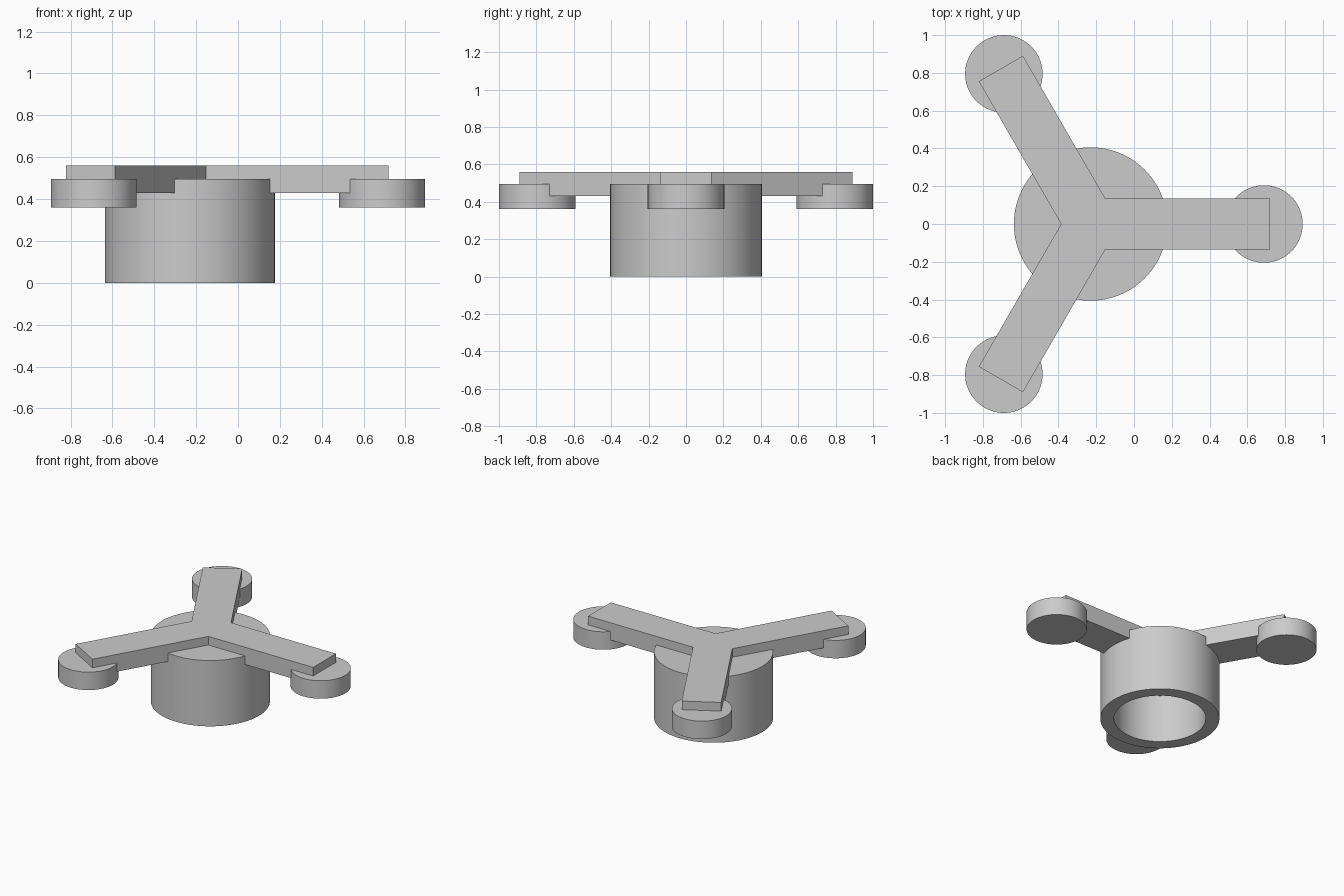
import bpy, bmesh
from math import radians, sin, cos, pi
from mathutils import Vector, Matrix

cube = bpy.data.objects.get("Cube")
if cube:
    bpy.data.objects.remove(cube, do_unlink=True)

CENTRE = Vector((-0.23, 0, 0))
ANGLES = [radians(a) for a in (0, 120, 240)]
PAD_REACH, PAD_RADIUS = 0.918, 0.205
ARM_REACH, ARM_HALF = 0.95, 0.135
HUB_RADIUS, BORE_RADIUS = 0.406, 0.313
PAD_BOTTOM, PAD_TOP = 0.36, 0.495
ARM_BOTTOM, ARM_TOP = 0.43, 0.56

grey = bpy.data.materials.new("plain grey")
grey.use_nodes = True
colour = (0.6, 0.6, 0.6, 1)
grey.diffuse_color = colour
grey.node_tree.nodes["Principled BSDF"].inputs["Base Color"].default_value = colour


def finish(name, bm, location, smooth=True):
    bmesh.ops.recalc_face_normals(bm, faces=bm.faces[:])
    mesh = bpy.data.meshes.new(name)
    bm.to_mesh(mesh)
    bm.free()
    mesh.materials.append(grey)
    obj = bpy.data.objects.new(name, mesh)
    obj.location = location
    bpy.context.collection.objects.link(obj)
    if smooth:
        bpy.ops.object.select_all(action='DESELECT')
        obj.select_set(True)
        bpy.context.view_layer.objects.active = obj
        bpy.ops.object.shade_smooth_by_angle(angle=radians(30))
    return obj


# Hub: a cup open at the bottom, turned from its half section
bm = bmesh.new()
section = [(0, PAD_TOP), (HUB_RADIUS, PAD_TOP), (HUB_RADIUS, 0),
           (BORE_RADIUS, 0), (BORE_RADIUS, PAD_BOTTOM), (0, PAD_BOTTOM)]
verts = [bm.verts.new((r, 0, z)) for r, z in section]
edges = [bm.edges.new(pair) for pair in zip(verts, verts[1:])]
bmesh.ops.spin(bm, geom=verts + edges, cent=(0, 0, 0), axis=(0, 0, 1),
               angle=2 * pi, steps=96)
bmesh.ops.remove_doubles(bm, verts=bm.verts[:], dist=0.0001)
finish("hub", bm, CENTRE)

# Round pads under the arm ends
for name, a in zip(("left_pad", "back_right_pad", "front_right_pad"), ANGLES):
    bm = bmesh.new()
    bmesh.ops.create_cone(bm, cap_ends=True, segments=72, radius1=PAD_RADIUS,
                          radius2=PAD_RADIUS, depth=PAD_TOP - PAD_BOTTOM)
    offset = Vector((PAD_REACH * cos(a), PAD_REACH * sin(a),
                     (PAD_TOP + PAD_BOTTOM) / 2))
    finish(name, bm, CENTRE + offset)

# Three joined arms: one outline, extruded upward
bm = bmesh.new()
notch = ARM_HALF / sin(radians(60))
outline = []
for a in ANGLES:
    turn = Matrix.Rotation(a, 3, 'Z')
    tip = Vector((cos(radians(60)), sin(radians(60)), 0)) * notch
    for p in (Vector((ARM_REACH, -ARM_HALF, 0)),
              Vector((ARM_REACH, ARM_HALF, 0)), tip):
        outline.append(bm.verts.new(turn @ p))
base = bm.faces.new(outline)
raised = bmesh.ops.extrude_face_region(bm, geom=[base])["geom"]
bmesh.ops.translate(bm, vec=(0, 0, ARM_TOP - ARM_BOTTOM),
                    verts=[v for v in raised if isinstance(v, bmesh.types.BMVert)])
finish("three_arms", bm, CENTRE + Vector((0, 0, ARM_BOTTOM)), smooth=False)
